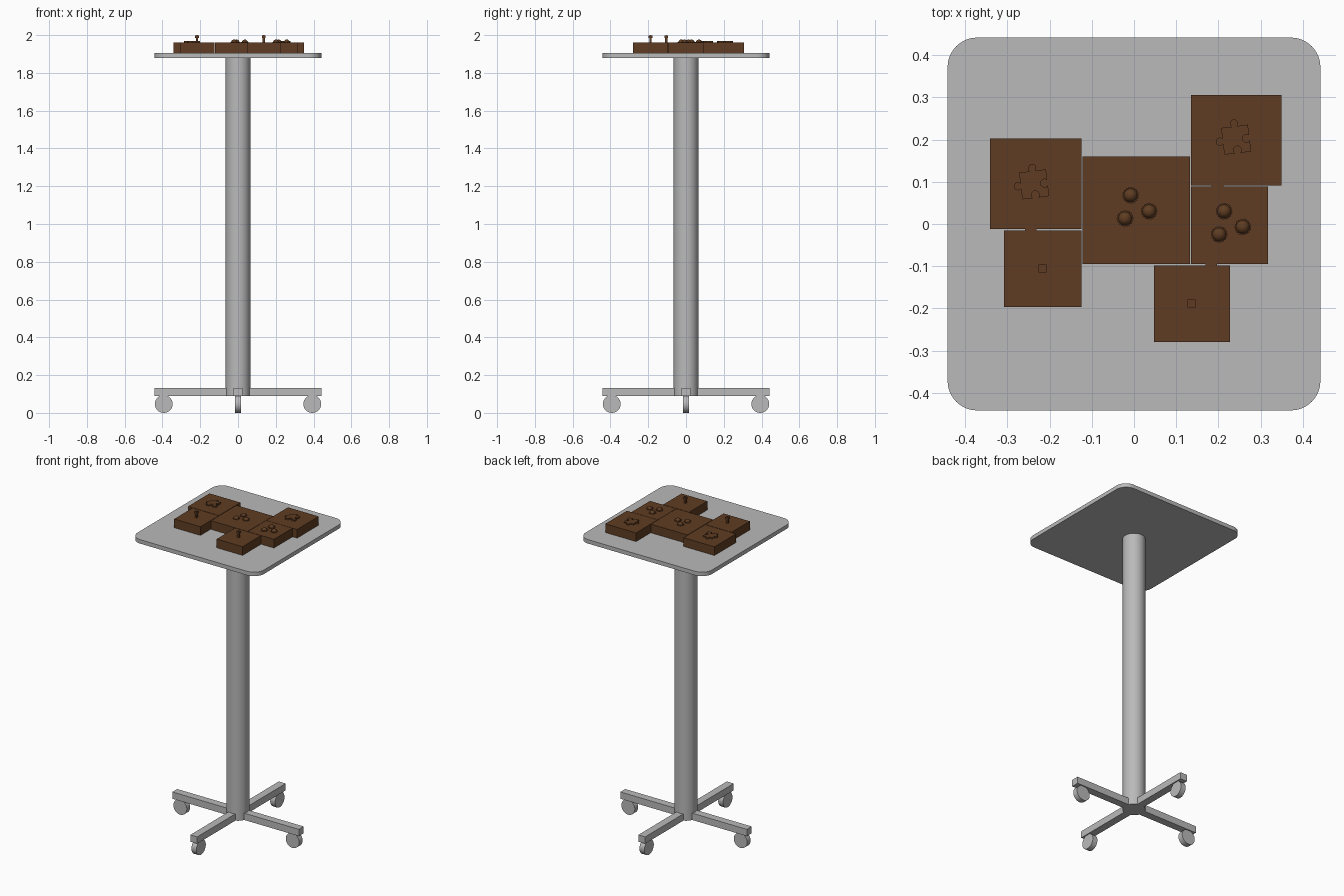
import bpy, bmesh, math
from mathutils import Matrix, Vector

if "Cube" in bpy.data.objects:
    bpy.data.objects.remove(bpy.data.objects["Cube"])


def material(name, rgb):
    m = bpy.data.materials.new(name)
    m.diffuse_color = (*rgb, 1)
    m.use_nodes = True
    m.node_tree.nodes["Principled BSDF"].inputs["Base Color"].default_value = m.diffuse_color
    return m


GREY = material("grey metal", (0.49, 0.49, 0.49))
BROWN = material("brown wood", (0.115, 0.046, 0.016))


def finish(obj, name, mat, smooth=False):
    obj.name = name
    obj.data.materials.append(mat)
    if smooth:
        bpy.ops.object.select_all(action='DESELECT')
        obj.select_set(True)
        bpy.context.view_layer.objects.active = obj
        bpy.ops.object.shade_smooth_by_angle(angle=math.radians(35))
    return obj


def box(name, x0, x1, y0, y1, z0, z1, mat):
    bpy.ops.mesh.primitive_cube_add(size=1)
    o = bpy.context.object
    o.data.transform(Matrix.Translation(((x0 + x1) / 2, (y0 + y1) / 2, (z0 + z1) / 2))
                     @ Matrix.Diagonal((x1 - x0, y1 - y0, z1 - z0, 1)))
    return finish(o, name, mat)


def cylinder(name, r, depth, loc, mat, rot=(0, 0, 0), sides=48):
    bpy.ops.mesh.primitive_cylinder_add(vertices=sides, radius=r, depth=depth,
                                        location=loc, rotation=rot)
    return finish(bpy.context.object, name, mat, True)


def prism(name, points, z0, z1, mat, smooth=False):
    """Extrude a flat outline from z0 up to z1."""
    bm = bmesh.new()
    face = bm.faces.new([bm.verts.new((x, y, z0)) for x, y in points])
    ext = bmesh.ops.extrude_face_region(bm, geom=[face])
    for v in ext['geom']:
        if isinstance(v, bmesh.types.BMVert):
            v.co.z = z1
    bmesh.ops.recalc_face_normals(bm, faces=bm.faces)
    me = bpy.data.meshes.new(name)
    bm.to_mesh(me)
    bm.free()
    o = bpy.data.objects.new(name, me)
    bpy.context.collection.objects.link(o)
    return finish(o, name, mat, smooth)


# table top with rounded corners
R, H = 0.07, 0.442
outline = []
for i, (sx, sy) in enumerate([(1, 1), (-1, 1), (-1, -1), (1, -1)]):
    for k in range(13):
        a = math.pi / 2 * (i + k / 12)
        outline.append((sx * (H - R) + R * math.cos(a), sy * (H - R) + R * math.sin(a)))
prism("table_top", outline, 1.88, 1.905, GREY, True)

# column, crossed legs and wheels
cylinder("column", 0.065, 1.79, (0, 0, 0.985), GREY, sides=64)
box("base_leg_x", -0.442, 0.442, -0.024, 0.024, 0.09, 0.133, GREY)
box("base_leg_y", -0.024, 0.024, -0.442, 0.442, 0.09, 0.133, GREY)
for i in range(4):
    a = i * math.pi / 2
    cylinder("wheel", 0.047, 0.034, (0.393 * math.cos(a), 0.393 * math.sin(a), 0.047),
             GREY, (math.pi / 2, 0, a))

# wooden blocks: x0, x1, y0, y1
Z0, Z1 = 1.905, 1.96
for b in [(-0.341, -0.125, -0.012, 0.203), (-0.308, -0.125, -0.197, -0.015),
          (-0.122, 0.133, -0.095, 0.160), (0.135, 0.318, -0.095, 0.089),
          (0.135, 0.350, 0.091, 0.306), (0.047, 0.228, -0.280, -0.098)]:
    box("wood_block", *b, Z0, Z1, BROWN)

# small tabs joining the blocks
for x, y in [(-0.245, -0.0135), (0.198, 0.090), (0.183, -0.0965)]:
    box("joining_tab", x - 0.014, x + 0.014, y - 0.003, y + 0.003, Z0, Z1 - 0.003, BROWN)


# jigsaw pieces: knobs on top and left, sockets on right and bottom
def jigsaw(cx, cy):
    h, r, n = 0.032, 0.0095, 14
    pts = []
    for side in range(4):          # right, top, left, bottom
        sign = 1 if side in (1, 2) else -1
        turn = Matrix.Rotation(side * math.pi / 2 + math.radians(7), 2)
        edge = [(h, -h)]
        for k in range(n + 1):
            t = math.radians(-140 + 280 * k / n)
            edge.append((h + sign * (0.007 + r * math.cos(t)), r * math.sin(t)))
        for p in edge:
            q = turn @ Vector(p)
            pts.append((cx + q.x, cy + q.y))
    prism("jigsaw_piece", pts, Z1 - 0.002, Z1 + 0.008, BROWN)


jigsaw(-0.237, 0.094)
jigsaw(0.242, 0.200)

# domed gears
for x, y in [(-0.008, 0.068), (0.036, 0.030), (-0.021, 0.013),
             (0.214, 0.030), (0.258, -0.007), (0.202, -0.025)]:
    ring = []
    for k in range(72):
        rad = 0.020 if k % 4 < 2 else 0.018
        a = 2 * math.pi * k / 72
        ring.append((x + rad * math.cos(a), y + rad * math.sin(a)))
    prism("gear_ring", ring, Z1 - 0.002, Z1 + 0.004, BROWN)
    bpy.ops.mesh.primitive_uv_sphere_add(segments=24, ring_count=12, radius=0.0165,
                                         location=(x, y, Z1))
    finish(bpy.context.object, "dome", BROWN, True)

# upright pegs with a square head
for x, y in [(-0.217, -0.105), (0.136, -0.188)]:
    box("peg_shaft", x - 0.006, x + 0.006, y - 0.006, y + 0.006, Z1 - 0.002, 1.985, BROWN)
    box("peg_head", x - 0.0095, x + 0.0095, y - 0.0095, y + 0.0095, 1.985, 1.998, BROWN)
    box("peg_tip", x - 0.004, x + 0.004, y - 0.002, y + 0.002, 1.997, 2.0, BROWN)
